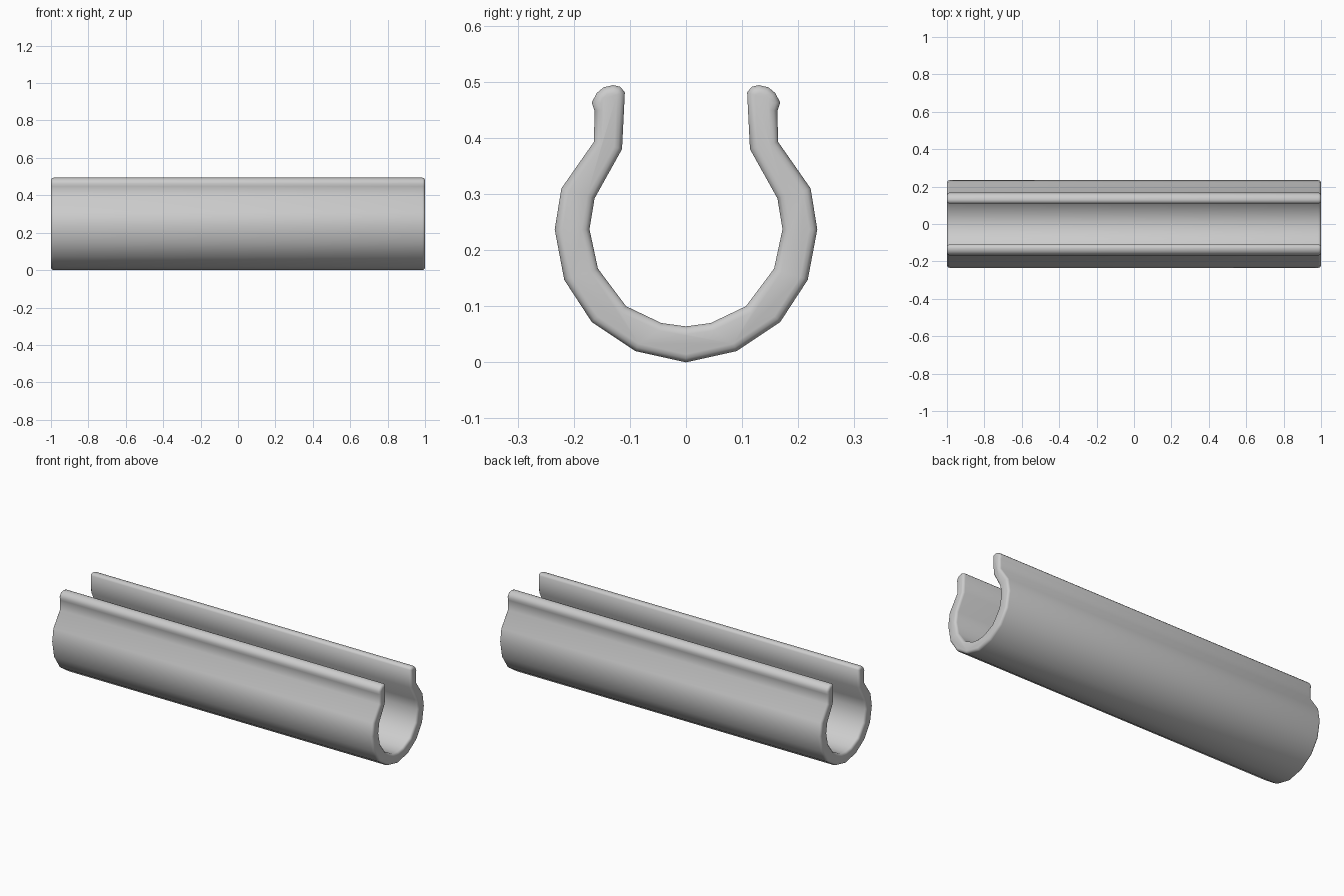
import bpy, bmesh

if "Cube" in bpy.data.objects:
    bpy.data.objects.remove(bpy.data.objects["Cube"])

# Half cross-section (y, z): outer wall from the bottom up, round lip, inner wall down
half = [(0.09, 0.02), (0.168, 0.072), (0.217, 0.147), (0.234, 0.237),
        (0.222, 0.31), (0.164, 0.393), (0.163, 0.448), (0.168, 0.463),
        (0.159, 0.48), (0.147, 0.49), (0.13, 0.494), (0.117, 0.491),
        (0.109, 0.481), (0.114, 0.38), (0.163, 0.292), (0.172, 0.237),
        (0.157, 0.167), (0.107, 0.1), (0.044, 0.07)]
profile = ([(0, 0)] + half + [(0, 0.064)]
           + [(-y, z) for y, z in reversed(half)])

# Split channel: extrude the section along x
bm = bmesh.new()
face = bm.faces.new([bm.verts.new((-1, y, z)) for y, z in profile])
ext = bmesh.ops.extrude_face_region(bm, geom=[face], use_keep_orig=True)
moved = [g for g in ext["geom"] if isinstance(g, bmesh.types.BMVert)]
bmesh.ops.translate(bm, verts=moved, vec=(2, 0, 0))
bmesh.ops.recalc_face_normals(bm, faces=bm.faces)

# Softly rounded end rims
rims = [e for e in bm.edges if abs(e.verts[0].co.x - e.verts[1].co.x) < 0.01]
bmesh.ops.bevel(bm, geom=rims, offset=0.014, segments=3, profile=0.5,
                affect='EDGES', clamp_overlap=False)

mesh = bpy.data.meshes.new("split_channel")
bm.to_mesh(mesh)
bm.free()
channel = bpy.data.objects.new("split_channel", mesh)
bpy.context.collection.objects.link(channel)
bpy.context.view_layer.objects.active = channel
channel.select_set(True)
bpy.ops.object.shade_smooth_by_angle(angle=0.85)
